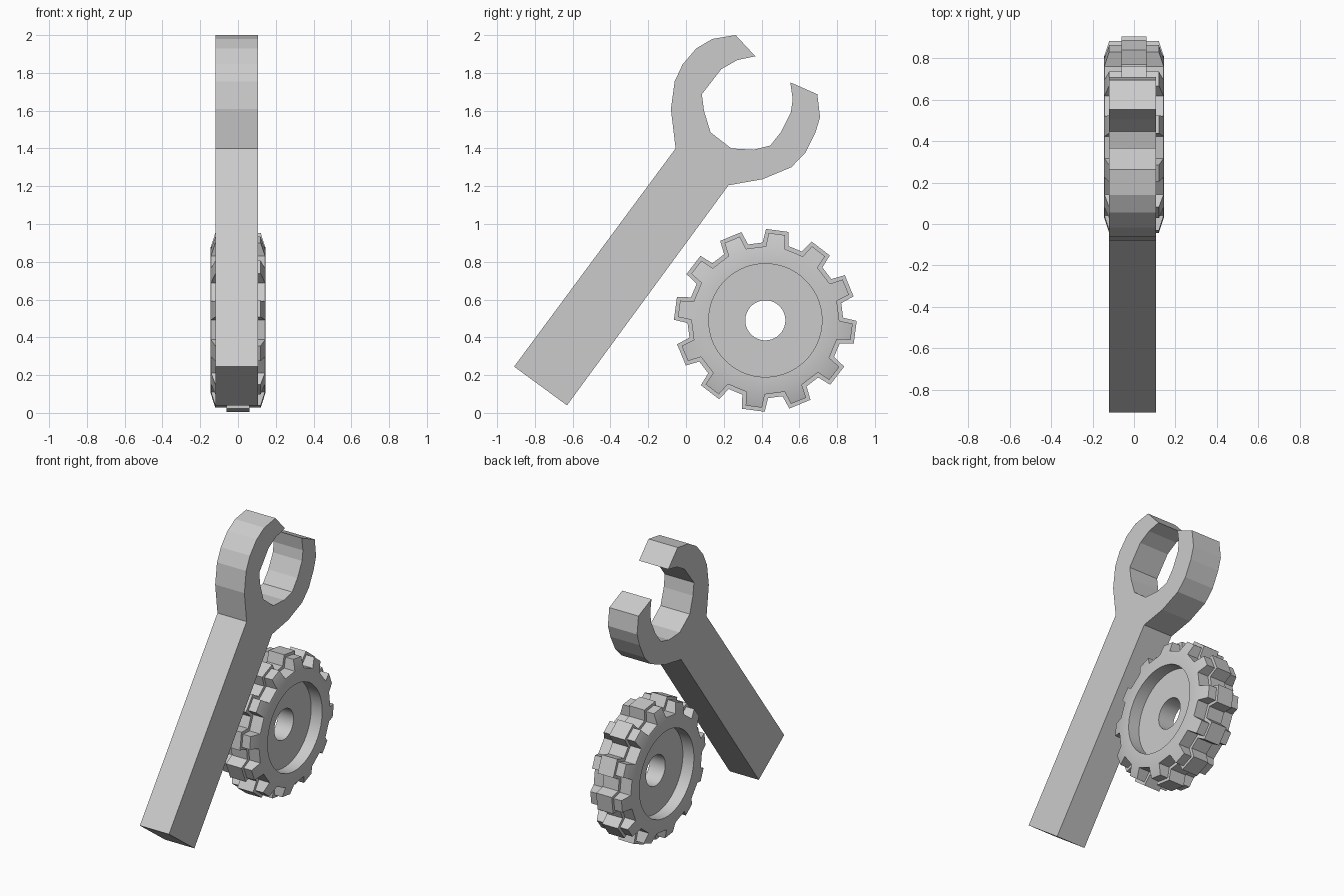
import bpy, bmesh
from math import sin, cos, radians

if "Cube" in bpy.data.objects:
    bpy.data.objects.remove(bpy.data.objects["Cube"])


def make_object(name, bm):
    bmesh.ops.recalc_face_normals(bm, faces=bm.faces)
    me = bpy.data.meshes.new(name)
    bm.to_mesh(me)
    bm.free()
    ob = bpy.data.objects.new(name, me)
    bpy.context.collection.objects.link(ob)
    return ob


# Wrench: one flat profile in (y, z), extruded along x
profile = [
    (-.91, .245), (-.63, .04), (.225, 1.205), (.405, 1.237), (.557, 1.30),
    (.63, 1.374), (.684, 1.48), (.71, 1.565), (.695, 1.687), (.552, 1.75),
    (.565, 1.66), (.555, 1.59), (.505, 1.49), (.446, 1.415), (.357, 1.393),
    (.24, 1.40), (.13, 1.485), (.095, 1.60), (.084, 1.687), (.187, 1.82),
    (.272, 1.868), (.367, 1.888), (.263, 2.0), (.14, 1.98), (.055, 1.93),
    (-.018, 1.845), (-.06, 1.755), (-.08, 1.608), (-.055, 1.40)]
bm = bmesh.new()
face = bm.faces.new([bm.verts.new((-.12, y, z)) for y, z in profile])
ext = bmesh.ops.extrude_face_region(bm, geom=[face], use_keep_orig=True)
bmesh.ops.translate(bm, vec=(.225, 0, 0),
                    verts=[v for v in ext["geom"] if isinstance(v, bmesh.types.BMVert)])
make_object("wrench", bm)

# Gear: rings of 48 points, bridged from one hub side round to the other
TEETH, PHASE, CY, CZ = 12, 22.4, .42, .49


def ring(root, tip, x_root, x_tip):
    """root and tip are (radius, half angle in degrees) of one tooth."""
    pts = []
    for t in range(TEETH):
        for (r, half), side, x in ((root, -1, x_root), (tip, -1, x_tip),
                                   (tip, 1, x_tip), (root, 1, x_root)):
            a = radians(PHASE + t * 360 / TEETH + side * half)
            pts.append((x, CY + r * cos(a), CZ + r * sin(a)))
    return pts


def circle(r, x):
    return ring((r, 11.25), (r, 3.75), x, x)


def half_gear(s):
    return [
        circle(.106, .06 * s),                                   # hub hole
        circle(.30, .06 * s),                                    # recess floor
        circle(.30, .145 * s),                                   # recess rim
        ring((.385, 7.2), (.385, 6), .145 * s, .145 * s),        # tooth base
        ring((.392, 7.2), (.463, 5.4), .143 * s, .12 * s),       # sloped teeth
        ring((.392, 7.2), (.463, 5.4), .06 * s, .06 * s),
        ring((.412, 9.6), (.484, 7.2), .06 * s, .06 * s)]        # wide middle teeth


bm = bmesh.new()
rings = [[bm.verts.new(p) for p in r] for r in half_gear(-1) + half_gear(1)[::-1]]
for i, a in enumerate(rings):
    b = rings[(i + 1) % len(rings)]
    for j in range(len(a)):
        k = (j + 1) % len(a)
        bm.faces.new((a[j], a[k], b[k], b[j]))
gear = make_object("gear", bm)

bpy.ops.object.select_all(action='DESELECT')
gear.select_set(True)
bpy.context.view_layer.objects.active = gear
bpy.ops.object.shade_smooth_by_angle(angle=radians(25))
